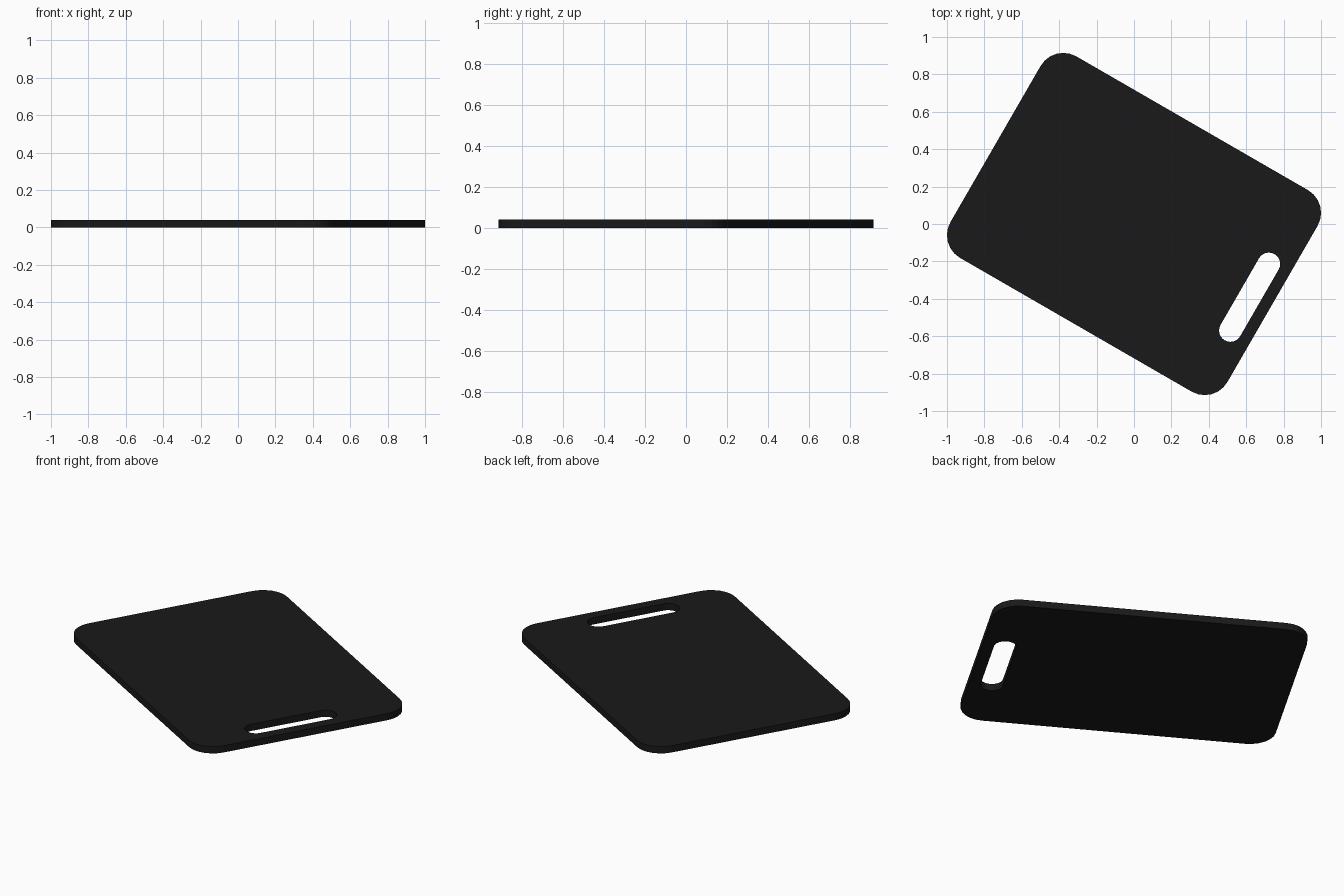
import bpy, bmesh
from math import sin, cos, radians
from mathutils import Matrix, Vector

if "Cube" in bpy.data.objects:
    bpy.data.objects.remove(bpy.data.objects["Cube"])

THICK = 0.04
STEPS = 6  # segments per rounded corner


def rounded_rect(cx, cy, hx, hy, r):
    """Outline of a rounded rectangle; hx, hy are half sizes of the corner centres."""
    pts = []
    for i, (sx, sy) in enumerate([(1, 1), (-1, 1), (-1, -1), (1, -1)]):
        for k in range(STEPS + 1):
            a = radians(90 * i + 90 * k / STEPS)
            pts.append(Vector((cx + sx * hx + r * cos(a), cy + sy * hy + r * sin(a), 0)))
    return pts


bm = bmesh.new()


def add_loop(pts):
    verts = [bm.verts.new(p) for p in pts]
    return [bm.edges.new((verts[i - 1], verts[i])) for i in range(len(verts))]


# Board outline and handle slot, filled as one flat sheet
edges = add_loop(rounded_rect(0, 0, 0.715, 0.482, 0.14))
edges += add_loop(rounded_rect(0.731, -0.03, 0.0005, 0.206, 0.06))
bmesh.ops.triangle_fill(bm, use_beauty=True, edges=edges, normal=(0, 0, 1))

# Thickness
res = bmesh.ops.extrude_face_region(bm, geom=bm.faces[:], use_keep_orig=True)
top = [g for g in res["geom"] if isinstance(g, bmesh.types.BMVert)]
bmesh.ops.translate(bm, verts=top, vec=(0, 0, THICK))
bmesh.ops.remove_doubles(bm, verts=bm.verts[:], dist=1e-5)
bmesh.ops.recalc_face_normals(bm, faces=bm.faces[:])

# The board lies turned on the surface
bmesh.ops.transform(bm, matrix=Matrix.Rotation(radians(-30), 4, "Z"), verts=bm.verts[:])

mesh = bpy.data.meshes.new("cutting_board")
bm.to_mesh(mesh)
bm.free()
board = bpy.data.objects.new("cutting_board", mesh)
bpy.context.collection.objects.link(board)

# Black plastic
mat = bpy.data.materials.new("black_plastic")
mat.diffuse_color = (0.01, 0.01, 0.01, 1)
mat.use_nodes = True
mat.node_tree.nodes["Principled BSDF"].inputs["Base Color"].default_value = mat.diffuse_color
mesh.materials.append(mat)
